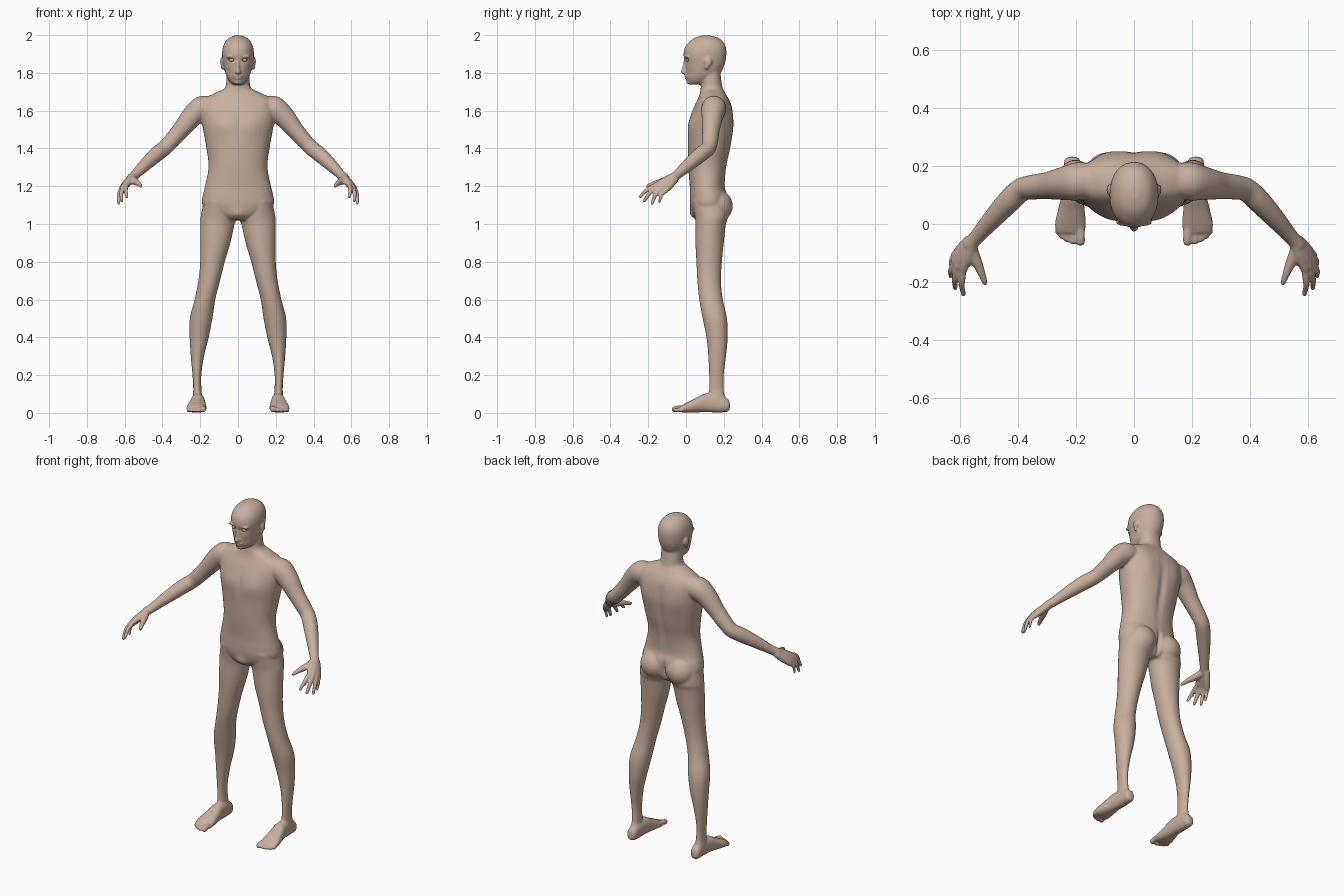
import bpy, bmesh, math
from mathutils import Vector, Matrix

bm = bmesh.new()


def spline(a, b, c, d, t):
    return 0.5 * (2 * b + (c - a) * t + (2 * a - 5 * b + 4 * c - d) * t * t
                  + (3 * b - a - 3 * c + d) * t ** 3)


def loft(rings, side=1, p=2.0, n=28, steps=4):
    """Closed skin through rings of (centre, half axis u, half axis v)."""
    fine = []
    last = len(rings) - 1
    for i in range(last):
        q = [rings[max(0, min(last, i + k))] for k in (-1, 0, 1, 2)]
        for s in range(steps):
            fine.append([spline(q[0][j], q[1][j], q[2][j], q[3][j], s / steps) for j in range(3)])
    fine.append(rings[-1])
    loops = []
    for c, u, v in fine:
        loop = []
        for k in range(n):
            a = 2 * math.pi * k / n
            ca, sa = math.cos(a), math.sin(a)
            pt = (c + u * math.copysign(abs(ca) ** (2 / p), ca)
                  + v * math.copysign(abs(sa) ** (2 / p), sa))
            loop.append(bm.verts.new((pt.x * side, pt.y, pt.z)))
        loops.append(loop)
    for a, b in zip(loops, loops[1:]):
        for k in range(n):
            bm.faces.new((a[k], a[(k + 1) % n], b[(k + 1) % n], b[k]))
    bm.faces.new(loops[0])
    bm.faces.new(loops[-1])


def level(z, x0, x1, y0, y1):
    """Horizontal ring at height z."""
    return (Vector(((x0 + x1) / 2, (y0 + y1) / 2, z)),
            Vector(((x1 - x0) / 2, 0, 0)), Vector((0, (y1 - y0) / 2, 0)))


def upright(y, x0, x1, z0, z1):
    """Ring facing along y."""
    return (Vector(((x0 + x1) / 2, y, (z0 + z1) / 2)),
            Vector(((x1 - x0) / 2, 0, 0)), Vector((0, 0, (z1 - z0) / 2)))


def ball(c, r, side=1):
    m = Matrix.Translation((c[0] * side, c[1], c[2])) @ Matrix.Diagonal((*r, 1))
    bmesh.ops.create_uvsphere(bm, u_segments=20, v_segments=12, radius=1, matrix=m)


def tube(pts, side=1):
    """Round limb through points (x, y, z, radius) with ball ends."""
    c = [Vector(p[:3]) for p in pts]
    rings = []
    for i, p in enumerate(pts):
        t = (c[min(i + 1, len(c) - 1)] - c[max(i - 1, 0)]).normalized()
        u = t.cross(Vector((0.1, 0.2, 1))).normalized()
        rings.append((c[i], u * p[3], t.cross(u) * p[3]))
    loft(rings, side, n=20)
    for p in (pts[0], pts[-1]):
        ball(p[:3], (p[3],) * 3, side)


# Torso and neck
torso = [(1.02, .05, .06, .19), (1.05, .14, .035, .21), (1.10, .188, .022, .222),
         (1.15, .187, .02, .22), (1.20, .175, .02, .206), (1.30, .156, .012, .214),
         (1.40, .167, .01, .236), (1.50, .185, .01, .25), (1.56, .195, .02, .25),
         (1.62, .20, .042, .243), (1.66, .185, .062, .228), (1.69, .13, .073, .21),
         (1.72, .07, .078, .194), (1.77, .062, .08, .186), (1.82, .06, .08, .18)]
loft([level(z, -w, w, f, b) for z, w, f, b in torso], p=2.2, n=40)

# Head
head = [(1.738, .022, .025, .07), (1.75, .04, .012, .12), (1.78, .06, .001, .165),
        (1.81, .07, -.002, .19), (1.85, .079, -.004, .206), (1.88, .083, -.011, .212),
        (1.91, .084, -.012, .214), (1.94, .079, -.003, .21), (1.965, .067, .018, .196),
        (1.985, .048, .045, .172), (1.998, .018, .085, .13)]
loft([level(z, -w, w, f, b) for z, w, f, b in head], p=2.15, n=40)

# Nose, lips and chin
loft([level(1.796, -.014, .014, -.016, .03), level(1.803, -.018, .018, -.029, .03),
      level(1.825, -.011, .011, -.022, .03), level(1.868, -.008, .008, -.011, .03)], n=16)
ball((0, .004, 1.783), (.026, .014, .006))
ball((0, .006, 1.772), (.023, .014, .006))
ball((0, .018, 1.752), (.024, .016, .013))

leg = [(1.12, .04, .18, .035, .222), (1.04, .004, .198, .046, .224), (1.00, .018, .2, .05, .211),
       (.90, .04, .2, .05, .2), (.80, .07, .2, .055, .19), (.70, .095, .21, .06, .185),
       (.60, .12, .23, .07, .195), (.50, .135, .255, .088, .217), (.40, .155, .256, .108, .221),
       (.30, .18, .25, .118, .212), (.20, .194, .241, .122, .2), (.12, .193, .237, .122, .2),
       (.07, .188, .242, .12, .212), (.03, .185, .24, .13, .222)]
foot = [(.232, .2, .225, .02, .05), (.22, .186, .24, .006, .075), (.17, .18, .242, .002, .1),
        (.10, .175, .25, .004, .102), (.05, .17, .262, .002, .077), (0, .166, .273, .001, .052),
        (-.03, .17, .268, .004, .036)]
arm = [(.11, .15, 1.622, .055), (.19, .147, 1.612, .066), (.24, .14, 1.573, .058),
       (.30, .132, 1.5, .047), (.35, .127, 1.443, .043), (.388, .118, 1.403, .041),
       (.43, .08, 1.37, .041), (.49, .015, 1.315, .034), (.54, -.042, 1.265, .026),
       (.565, -.07, 1.243, .025)]
# Fingers: knuckle, tip, radius
fingers = [((.588, -.155, 1.208), (.588, -.243, 1.143), .0115),
           ((.606, -.147, 1.2), (.616, -.22, 1.122), .012),
           ((.617, -.13, 1.188), (.632, -.18, 1.108), .0115),
           ((.619, -.11, 1.175), (.63, -.14, 1.115), .010)]
# Toes: x, tip y, radius
toes = [(.184, -.06, .016), (.211, -.06, .0115), (.231, -.053, .011),
        (.249, -.043, .0105), (.263, -.028, .010)]

for s in (1, -1):
    # Leg, buttock and foot
    loft([level(*r) for r in leg], s)
    ball((.088, .165, 1.095), (.085, .083, .085), s)
    loft([upright(*r) for r in foot], s, p=2.3)
    for x, y, r in toes:
        tube([(x * .9 + .021, .01, .024, r), (x, y * .5, r + .010, r * .9),
              (x, y, r + .003, r)], s)
    # Arm and hand
    tube(arm, s)
    wrist = Vector((.565, -.07, 1.243))
    for i, (k, t, r) in enumerate(fingers):
        k, t = Vector(k), Vector(t)
        start = wrist + (k - Vector((.606, -.138, 1.195))) * .4
        tube([(*start, .019), (*(start + k) / 2, .019), (*k, .0145)], s)
        bend = (k + t) / 2 + Vector((.006, -.006, .007))
        tube([(*k, r + .001), (*bend, r), (*t, r * .75)], s)
    tube([(.56, -.085, 1.238, .021), (.54, -.135, 1.222, .018), (.524, -.175, 1.212, .013),
          (.514, -.202, 1.202, .010)], s)
    # Ear, eyeball and brow
    ball((.084, .118, 1.858), (.011, .02, .026), s)
    ball((.083, .11, 1.832), (.008, .011, .016), s)
    ball((.036, .006, 1.885), (.028, .014, .008), s)

bmesh.ops.recalc_face_normals(bm, faces=bm.faces)
mesh = bpy.data.meshes.new("body")
bm.to_mesh(mesh)
bm.free()
body = bpy.data.objects.new("body", mesh)
bpy.context.collection.objects.link(body)
bpy.context.view_layer.objects.active = body
body.select_set(True)

# Fuse the parts into one skin
remesh = body.modifiers.new("fuse", 'REMESH')
remesh.mode = 'VOXEL'
remesh.voxel_size = 0.006
soft = body.modifiers.new("soften", 'SMOOTH')
soft.factor = 0.5
soft.iterations = 4
for m in ("fuse", "soften"):
    bpy.ops.object.modifier_apply(modifier=m)

# Sculpt: centre, falloff radii, push along y (mirrored in x)
dents = [((.034, 0, 1.868), (.017, .03, .010), .011),    # eye sockets
         ((.05, .0, 1.80), (.02, .04, .02), .005),       # cheeks
         ((0, .0, 1.7775), (.022, .03, .003), .003),     # mouth line
         ((0, .24, 1.09), (.012, .06, .06), -.022),      # cleft
         ((0, .24, 1.40), (.022, .05, .17), -.010),      # spine
         ((.10, .24, 1.54), (.05, .05, .08), .008),      # shoulder blades
         ((.085, .02, 1.52), (.055, .05, .05), -.006),   # chest
         ((0, .02, 1.52), (.012, .04, .07), .004),       # breastbone
         ((0, .04, 1.05), (.03, .04, .03), -.012)]       # groin
for v in body.data.vertices:
    x, y, z = v.co
    for c, r, push in dents:
        d = (((abs(x) - c[0]) / r[0]) ** 2 + ((y - c[1]) / r[1]) ** 2 + ((z - c[2]) / r[2]) ** 2)
        if d < 9:
            v.co.y += push * math.exp(-d)
body.data.polygons.foreach_set("use_smooth", [True] * len(body.data.polygons))

# Eyeballs
bm = bmesh.new()
for s in (1, -1):
    ball((.034, .012, 1.868), (.014, .014, .010), s)
eye_mesh = bpy.data.meshes.new("eyes")
bm.to_mesh(eye_mesh)
bm.free()
eyes = bpy.data.objects.new("eyes", eye_mesh)
bpy.context.collection.objects.link(eyes)
eye_mesh.polygons.foreach_set("use_smooth", [True] * len(eye_mesh.polygons))

# Skin colour
skin = bpy.data.materials.new("skin")
skin.diffuse_color = (.58, .43, .34, 1)
for o in (body, eyes):
    o.data.materials.append(skin)
